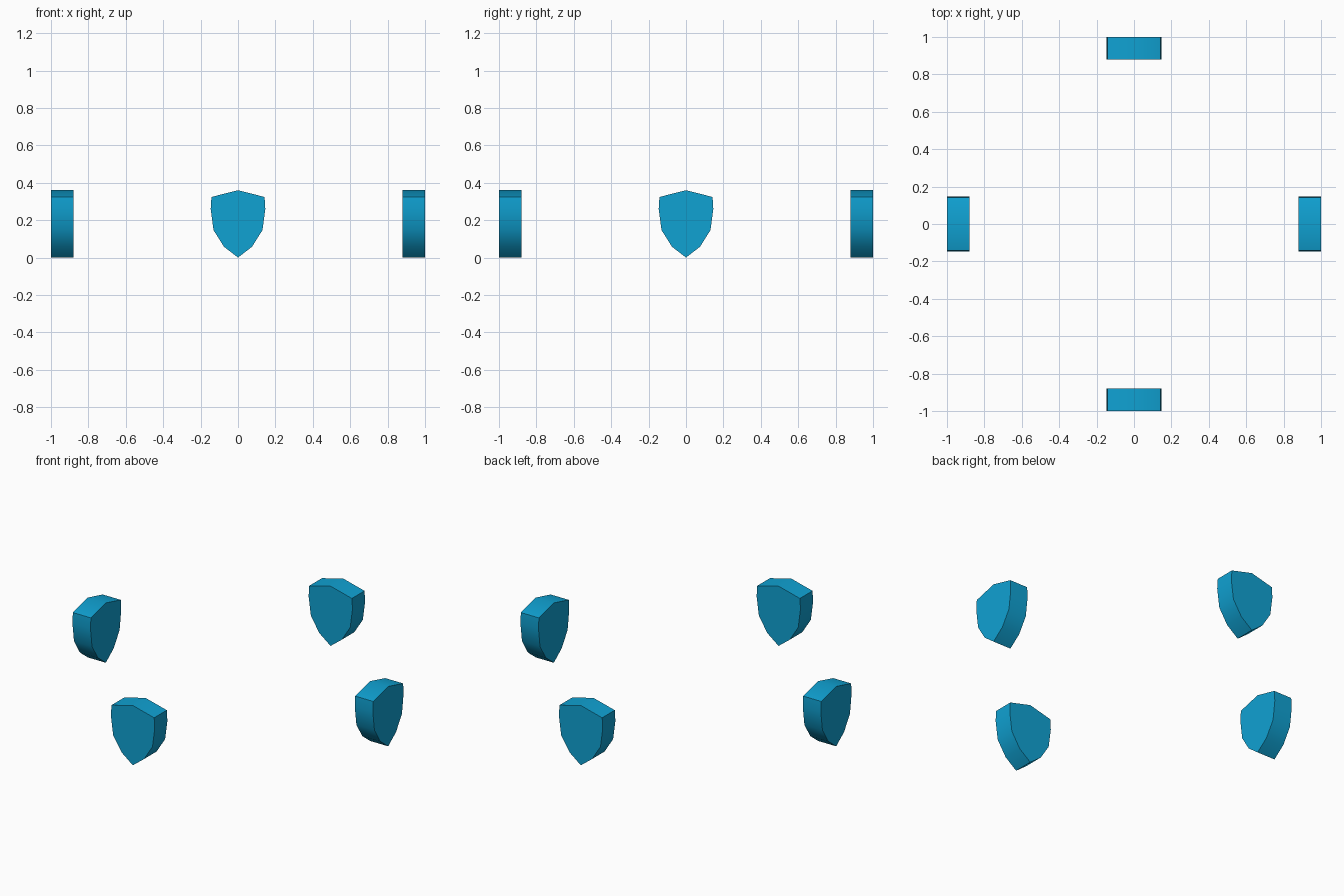
import bpy, bmesh, math
from mathutils import Matrix

if "Cube" in bpy.data.objects:
    bpy.data.objects.remove(bpy.data.objects["Cube"])

# Right half of the shield outline, tip to peak (x, z)
HALF = [(0, 0), (0.075, 0.058), (0.131, 0.147), (0.146, 0.26), (0.142, 0.324), (0, 0.36)]
OUTLINE = HALF + [(-x, z) for x, z in reversed(HALF[1:-1])]
OUTER, DEPTH = 1.0, 0.12

blue = bpy.data.materials.new("blue")
blue.diffuse_color = (0.005, 0.36, 0.65, 1)
blue.use_nodes = True
blue.node_tree.nodes["Principled BSDF"].inputs["Base Color"].default_value = blue.diffuse_color


def shield(name, angle):
    """Shield plate extruded inwards from the outer face, turned about z."""
    bm = bmesh.new()
    face = bm.faces.new([bm.verts.new((x, -OUTER, z)) for x, z in OUTLINE])
    ext = bmesh.ops.extrude_face_region(bm, geom=[face], use_keep_orig=True)
    verts = [g for g in ext["geom"] if isinstance(g, bmesh.types.BMVert)]
    bmesh.ops.translate(bm, verts=verts, vec=(0, DEPTH, 0))
    bmesh.ops.recalc_face_normals(bm, faces=bm.faces)
    bm.transform(Matrix.Rotation(angle, 4, 'Z'))
    mesh = bpy.data.meshes.new(name)
    bm.to_mesh(mesh)
    bm.free()
    mesh.materials.append(blue)
    obj = bpy.data.objects.new(name, mesh)
    bpy.context.collection.objects.link(obj)
    # Soft curved rim, crisp front and back edges
    bpy.ops.object.select_all(action='DESELECT')
    obj.select_set(True)
    bpy.context.view_layer.objects.active = obj
    bpy.ops.object.shade_smooth_by_angle(angle=math.radians(30))


# Four shields around the centre
for i, side in enumerate(("front", "right", "back", "left")):
    shield(side + "_shield", i * math.pi / 2)
